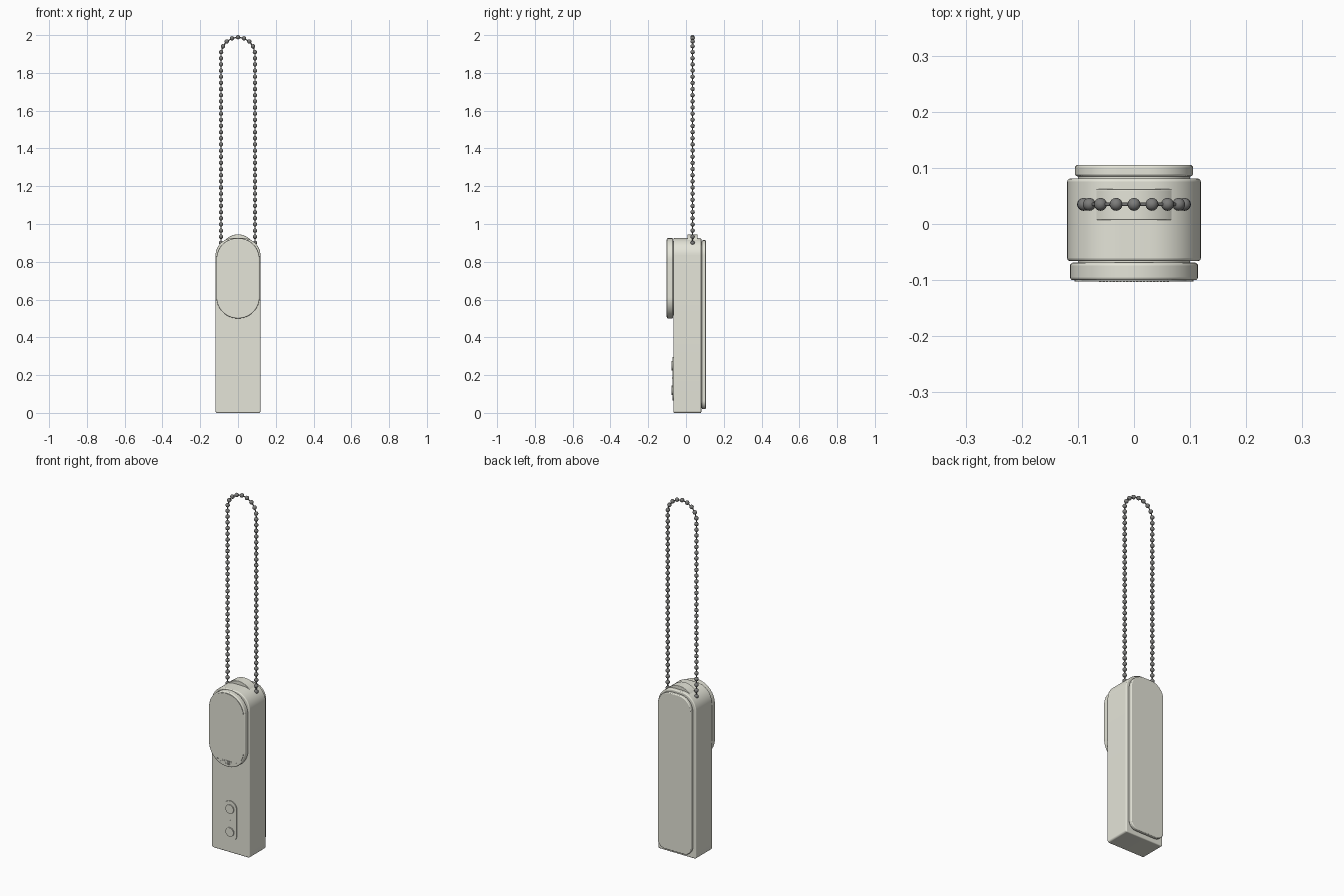
import bpy, bmesh, math
from mathutils import Vector, Matrix

cube = bpy.data.objects.get("Cube")
if cube:
    bpy.data.objects.remove(cube, do_unlink=True)


def material(name, rgb):
    m = bpy.data.materials.new(name)
    m.use_nodes = True
    m.diffuse_color = (*rgb, 1)
    bsdf = next(n for n in m.node_tree.nodes if n.type == 'BSDF_PRINCIPLED')
    bsdf.inputs["Base Color"].default_value = (*rgb, 1)
    bsdf.inputs["Roughness"].default_value = 0.6
    return m


SHELL = material("pale warm grey plastic", (0.78, 0.78, 0.69))
STEEL = material("grey steel", (0.2, 0.2, 0.195))


def finish(name, bm, mat, bevel=0.0, angle=35):
    bmesh.ops.recalc_face_normals(bm, faces=bm.faces)
    me = bpy.data.meshes.new(name)
    bm.to_mesh(me)
    bm.free()
    me.materials.append(mat)
    ob = bpy.data.objects.new(name, me)
    bpy.context.collection.objects.link(ob)
    bpy.ops.object.select_all(action='DESELECT')
    ob.select_set(True)
    bpy.context.view_layer.objects.active = ob
    if bevel:
        mod = ob.modifiers.new("edge rounding", 'BEVEL')
        mod.width = bevel
        mod.segments = 3
        mod.limit_method = 'ANGLE'
        mod.angle_limit = math.radians(40)
    bpy.ops.object.shade_smooth_by_angle(angle=math.radians(angle))


def rounded_outline(half_w, z0, z1, r_top, r_bot, steps=14):
    """Rounded rectangle in the XZ plane, as (x, z) points."""
    corners = [(half_w - r_top, z1 - r_top, r_top, 0),
               (r_top - half_w, z1 - r_top, r_top, 90),
               (r_bot - half_w, z0 + r_bot, r_bot, 180),
               (half_w - r_bot, z0 + r_bot, r_bot, 270)]
    pts = []
    for cx, cz, r, start in corners:
        for i in range(steps + 1):
            a = math.radians(start + 90 * i / steps)
            pts.append((cx + r * math.cos(a), cz + r * math.sin(a)))
    return pts


def slab(name, half_w, z0, z1, y0, y1, r_top, r_bot, bevel=0.0):
    """Rounded rectangle extruded front to back."""
    bm = bmesh.new()
    verts = [bm.verts.new((x, y0, z))
             for x, z in rounded_outline(half_w, z0, z1, r_top, r_bot)]
    face = bm.faces.new(verts)
    ext = bmesh.ops.extrude_face_region(bm, geom=[face])["geom"]
    bmesh.ops.translate(bm, vec=(0, y1 - y0, 0),
                        verts=[g for g in ext if isinstance(g, bmesh.types.BMVert)])
    finish(name, bm, SHELL, bevel)


# Main body, back cover and the recessed neck joining them
slab("body", 0.119, 0.0, 0.925, -0.066, 0.081, 0.092, 0.010, 0.005)
slab("back_neck", 0.1, 0.026, 0.908, 0.075, 0.09, 0.077, 0.04)
slab("back_cover", 0.105, 0.02, 0.914, 0.085, 0.105, 0.08, 0.045, 0.004)

# Front capsule with its neck and face panel
slab("front_neck", 0.1, 0.515, 0.91, -0.075, -0.06, 0.099, 0.099)
slab("front_capsule", 0.114, 0.50, 0.925, -0.1, -0.069, 0.113, 0.113, 0.005)
slab("capsule_face", 0.106, 0.508, 0.917, -0.1025, -0.095, 0.105, 0.105)

# Speaker grille: small raised studs at the bottom of the capsule
bm = bmesh.new()
for row in range(4):
    z = 0.518 + row * 0.006
    reach = math.sqrt(0.098 ** 2 - (0.613 - z) ** 2)
    count = int(reach / 0.006)
    for i in range(-count, count + 1):
        place = Matrix.Translation((i * 0.006, -0.1025, z))
        bmesh.ops.create_cube(bm, size=0.004,
                              matrix=place @ Matrix.Diagonal((1, 0.5, 1, 1)))
finish("speaker_grille", bm, SHELL)

# Control pad with two round buttons and an indicator
slab("control_pad", 0.04, 0.066, 0.295, -0.071, -0.06, 0.0399, 0.0399)
for name, z, r in (("upper_button", 0.25, 0.025), ("lower_button", 0.12, 0.025),
                   ("indicator", 0.185, 0.003)):
    front = -0.077 if r > 0.01 else -0.073
    slab(name, r, z - r, z + r, front, -0.06, r * 0.99, r * 0.99)

# Strap lug: a disc rising out of the arched top
slab("strap_lug", 0.092, 0.761, 0.945, 0.007, 0.062, 0.0919, 0.0919, 0.002)

# Ball chain: straight sides joined by a half circle
R, Z0, Z1, Y = 0.09, 0.9, 1.899, 0.035
side = Z1 - Z0
total = 2 * side + math.pi * R


def chain_point(d):
    if d < side:
        return Vector((-R, Y, Z0 + d))
    if d > total - side:
        return Vector((R, Y, Z0 + total - d))
    a = math.pi - (d - side) / R
    return Vector((R * math.cos(a), Y, Z1 + R * math.sin(a)))


beads = round(total / 0.0325)
bm = bmesh.new()
for i in range(beads + 1):
    bmesh.ops.create_uvsphere(bm, u_segments=16, v_segments=10, radius=0.0115,
                              matrix=Matrix.Translation(chain_point(total * i / beads)))
finish("chain_beads", bm, STEEL, angle=60)

# Thin links between neighbouring beads
bm = bmesh.new()
for i in range(beads):
    a = chain_point(total * i / beads)
    b = chain_point(total * (i + 1) / beads)
    turn = (b - a).to_track_quat('Z', 'Y').to_matrix().to_4x4()
    bmesh.ops.create_cone(bm, segments=8, radius1=0.003, radius2=0.003,
                          depth=(b - a).length,
                          matrix=Matrix.Translation((a + b) / 2) @ turn)
finish("chain_links", bm, STEEL, angle=60)
